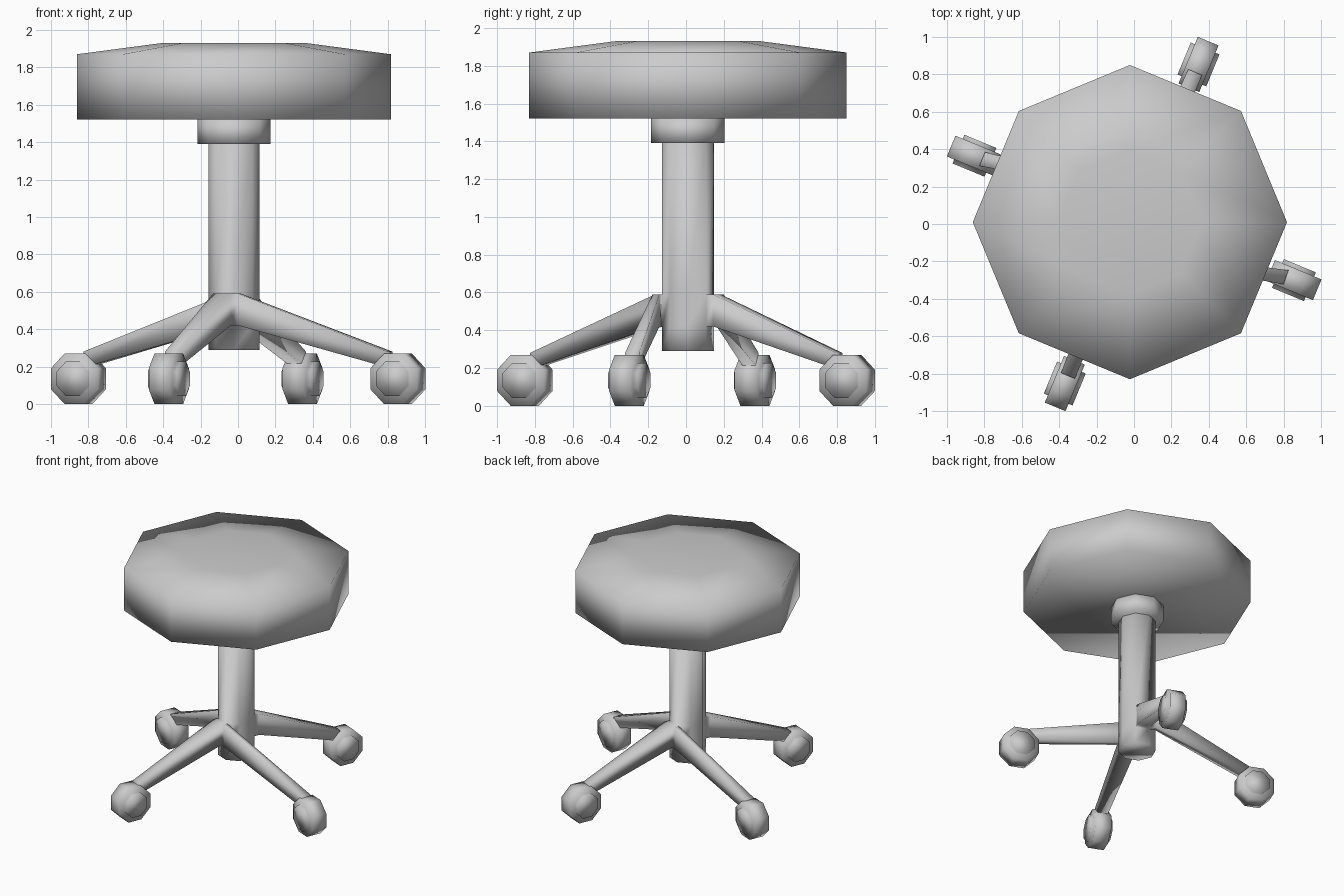
import bpy, bmesh, math
from mathutils import Matrix, Vector

cube = bpy.data.objects.get("Cube")
if cube:
    bpy.data.objects.remove(cube, do_unlink=True)

CENTRE = Vector((-0.022, 0.01, 0))
SIDES = 8

grey = bpy.data.materials.new("plain_grey")
grey.diffuse_color = (0.6, 0.6, 0.6, 1)
grey.use_nodes = True
grey.node_tree.nodes["Principled BSDF"].inputs["Base Color"].default_value = (0.6, 0.6, 0.6, 1)


def lathe(bm, profile, turn=0.0):
    """Capped eight-sided solid from (radius, height) pairs, bottom to top."""
    rings = []
    for r, z in profile:
        rings.append([bm.verts.new((r * math.cos(turn + math.tau * i / SIDES),
                                    r * math.sin(turn + math.tau * i / SIDES), z))
                      for i in range(SIDES)])
    for low, high in zip(rings, rings[1:]):
        for i in range(SIDES):
            j = (i + 1) % SIDES
            bm.faces.new((low[i], low[j], high[j], high[i]))
    bm.faces.new(rings[0][::-1])
    bm.faces.new(rings[-1])


def finish(bm, name, matrix):
    bm.transform(matrix)
    bmesh.ops.recalc_face_normals(bm, faces=bm.faces)
    mesh = bpy.data.meshes.new(name)
    bm.to_mesh(mesh)
    bm.free()
    mesh.materials.append(grey)
    mesh.shade_smooth()
    obj = bpy.data.objects.new(name, mesh)
    bpy.context.collection.objects.link(obj)
    return obj


at_centre = Matrix.Translation(CENTRE)

# Padded seat and the collar under it
for name, profile in {
    "seat": [(0.84, 1.52), (0.84, 1.87), (0.385, 1.93)],
    "seat_collar": [(0.195, 1.39), (0.195, 1.525)],
}.items():
    bm = bmesh.new()
    lathe(bm, profile)
    finish(bm, name, at_centre)

# Wheel positions, one at the end of each leg
wheels = {
    "back_left": Vector((0.345, 0.853, 0)),
    "back_right": Vector((-0.853, 0.365, 0)),
    "front_right": Vector((-0.37, -0.853, 0)),
    "front_left": Vector((0.855, -0.30, 0)),
}

# Column with four legs drawn out of every other side
bm = bmesh.new()
lathe(bm, [(0.137, 0.29), (0.137, 0.42), (0.137, 0.59), (0.137, 1.395)])
bm.normal_update()
for pos in wheels.values():
    out = (pos - CENTRE).normalized()
    side = Vector((-out.y, out.x, 0))
    band = [f for f in bm.faces if 0.45 < f.calc_center_median().z < 0.55]
    root = max(band, key=lambda f: f.normal.dot(out))
    reach = (pos - CENTRE).length - 0.045
    for step in ("shoulder", "tip"):
        new = bmesh.ops.extrude_discrete_faces(bm, faces=[root])["faces"][0]
        middle = new.calc_center_median()
        for v in new.verts:
            if step == "shoulder":
                v.co += out * 0.04
            else:
                half = math.copysign(0.04, (v.co - middle).dot(side))
                height = 0.28 if v.co.z > middle.z else 0.195
                v.co = out * reach + side * half + Vector((0, 0, height))
        root = new
finish(bm, "column_and_legs", at_centre)

# Wheels with a raised hub on both sides
for i, (name, pos) in enumerate(wheels.items()):
    bm = bmesh.new()
    lathe(bm, [(0.1, -0.083), (0.1, -0.06), (0.146, -0.06),
               (0.146, 0.06), (0.1, 0.06), (0.1, 0.083)], math.pi / SIDES)
    heading = math.radians(67.5 + 90 * i)
    matrix = (Matrix.Translation(pos + Vector((0, 0, 0.135)))
              @ Matrix.Rotation(heading, 4, "Z") @ Matrix.Rotation(math.pi / 2, 4, "X"))
    finish(bm, name + "_wheel", matrix)
